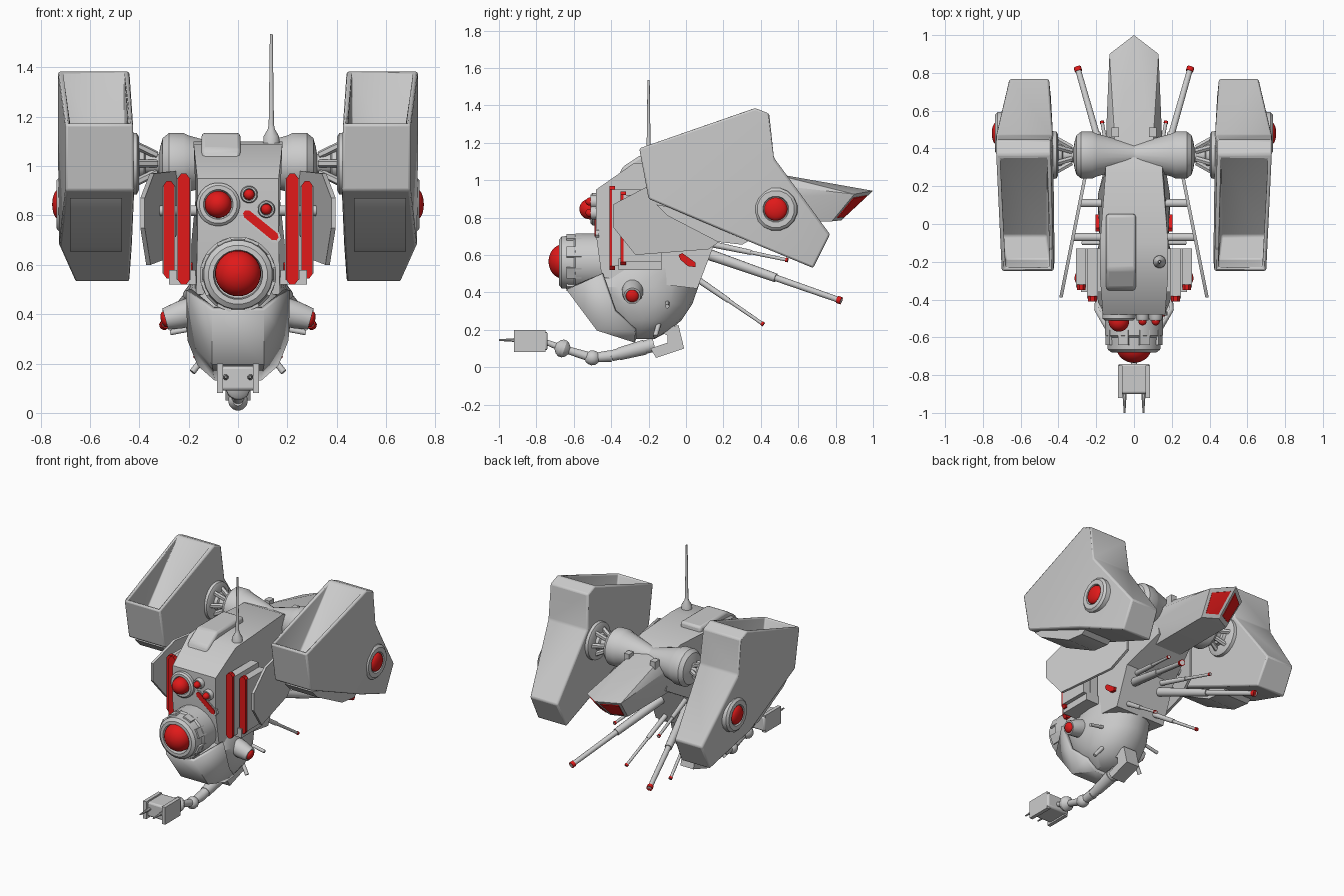
import bpy, bmesh, math
from mathutils import Vector

if "Cube" in bpy.data.objects:
    bpy.data.objects.remove(bpy.data.objects["Cube"])

red = bpy.data.materials.new("red_glow")
red.diffuse_color = (0.75, 0.01, 0.01, 1)
red.use_nodes = True
red.node_tree.nodes["Principled BSDF"].inputs["Base Color"].default_value = red.diffuse_color


def finish(name, bm, mat=None, bevel=0, smooth=True):
    bmesh.ops.recalc_face_normals(bm, faces=bm.faces)
    me = bpy.data.meshes.new(name)
    bm.to_mesh(me)
    bm.free()
    ob = bpy.data.objects.new(name, me)
    bpy.context.collection.objects.link(ob)
    if mat:
        me.materials.append(mat)
    if bevel:
        m = ob.modifiers.new("bevel", 'BEVEL')
        m.width, m.segments, m.limit_method = bevel, 2, 'ANGLE'
    if smooth:
        bpy.ops.object.select_all(action='DESELECT')
        ob.select_set(True)
        bpy.context.view_layer.objects.active = ob
        bpy.ops.object.shade_smooth_by_angle(angle=math.radians(32))
    return ob


def lathe(name, start, axis, prof, seg=24, mat=None):
    """Spin (distance, radius) pairs around an axis."""
    bm = bmesh.new()
    q = Vector(axis).to_track_quat('Z', 'Y')
    rings = []
    for t, r in prof:
        rings.append([bm.verts.new(Vector(start) + q @ Vector((
            r * math.cos((i + .5) * math.tau / seg), r * math.sin((i + .5) * math.tau / seg), t)))
            for i in range(seg)])
    for a, b in zip(rings, rings[1:]):
        for i in range(seg):
            j = (i + 1) % seg
            bm.faces.new((a[i], a[j], b[j], b[i]))
    bm.faces.new(rings[0])
    bm.faces.new(rings[-1])
    return finish(name, bm, mat)


def rod(name, a, b, r, r2=None, seg=12, mat=None):
    d = Vector(b) - Vector(a)
    return lathe(name, a, d, [(0, r), (d.length, r if r2 is None else r2)], seg, mat)


def dome(name, pos, axis, r, h):
    arc = [(h * math.sin(a), r * math.cos(a)) for a in (k * math.pi / 16.5 for k in range(9))]
    return lathe(name, pos, axis, [(-.03, r)] + arc, 24, red)


def slab(name, pts, mat=None, bevel=0, splits=None):
    """Side profile of (y, z, x_a, x_b) points joined across x."""
    bm = bmesh.new()
    a = [bm.verts.new((p[2], p[0], p[1])) for p in pts]
    b = [bm.verts.new((p[3], p[0], p[1])) for p in pts]
    n = len(pts)
    bm.faces.new(a)
    for ids in splits or [range(n)]:
        bm.faces.new([b[i] for i in ids])
    for i in range(n):
        j = (i + 1) % n
        bm.faces.new((a[i], a[j], b[j], b[i]))
    return finish(name, bm, mat, bevel)


def flat(name, pts, x0, x1, mat=None, bevel=0):
    return slab(name, [(y, z, x0, x1) for y, z in pts], mat, bevel)


def box(name, x0, x1, y0, y1, z0, z1, mat=None, bevel=0):
    return flat(name, [(y0, z0), (y1, z0), (y1, z1), (y0, z1)], x0, x1, mat, bevel)


def hull(name, pts, mat=None, bevel=0):
    bm = bmesh.new()
    for p in pts:
        bm.verts.new(p)
    res = bmesh.ops.convex_hull(bm, input=bm.verts)
    bmesh.ops.delete(bm, geom=list({e for e in res["geom_interior"] if isinstance(e, bmesh.types.BMVert)}), context='VERTS')
    bmesh.ops.dissolve_limit(bm, angle_limit=.03, verts=bm.verts, edges=bm.edges)
    return finish(name, bm, mat, bevel)


def front_bar(name, a, b, w, y, depth, mat=None):
    """Pointed bar lying in the front plane between two (x, z) points."""
    a, b = Vector(a), Vector(b)
    u = (b - a).normalized()
    v = Vector((-u.y, u.x)) * w / 2
    k = u * w * .4
    outline = [a + v * .4, a + k + v, b - k + v, b + v * .4, b - v * .4, b - k - v, a + k - v, a - v * .4]
    return hull(name, [(p.x, yy, p.y) for p in outline for yy in (y, y + depth)], mat)


# main body and roof hatch
slab("body", [(y, z, -w, w) for y, z, w in [
    (-.48, .95, .165), (-.28, 1.09, .18), (-.1, 1.1, .18), (.28, 1.1, .15), (.4, 1.05, .15),
    (.4, .82, .13), (.16, .68, .19), (.06, .42, .19), (-.45, .48, .17), (-.48, .7, .165)]])
hull("roof_hatch", [(x, y, z) for x in (-.148, .01) for y, z in [
    (-.36, 1.02), (-.34, 1.07), (-.24, 1.135), (.05, 1.135), (.055, 1.08)]], bevel=.015)

# lower bowl with front armour
hull("lower_hull", [(rx * math.cos(a), cy + ry * math.sin(a), z)
     for z, cy, rx, ry in [(.53, -.2, .19, .3), (.43, -.265, .215, .325), (.34, -.245, .21, .28),
                           (.25, -.235, .185, .21), (.19, -.24, .14, .145), (.15, -.25, .08, .08)]
     for a in (i * math.tau / 20 for i in range(20))])
bm = bmesh.new()
rows = [[(-.2, -.45, .5), (-.1, -.63, .42), (.1, -.63, .42), (.2, -.45, .5)],
        [(-.195, -.38, .3), (-.1, -.47, .205), (.1, -.47, .205), (.195, -.38, .3)],
        [(-.155, -.27, .2), (-.09, -.27, .142), (.09, -.27, .142), (.155, -.27, .2)]]
grid = [[bm.verts.new(p) for p in r] for r in rows]
for r, q in zip(grid, grid[1:]):
    for i in range(3):
        bm.faces.new((r[i], r[i + 1], q[i + 1], q[i]))
m = finish("front_armour", bm).modifiers.new("thick", 'SOLIDIFY')
m.thickness, m.offset = .025, 0

# big front eye
F = (0, -1, 0)
lathe("eye_housing", (0, -.4, .56), F, [(0, .155), (.19, .155), (.2, .145), (.265, .14), (.28, .12), (.28, .1), (.22, .095)], 24)
dome("eye_lens", (0, -.655, .565), F, .093, .08)
for k in range(8):
    a = (k + .5) * math.tau / 8
    u = Vector((math.cos(a), 0, math.sin(a)))
    c = Vector((0, -.6, .56)) + u * .14
    t = Vector((-u.z, 0, u.x)) * .03
    hull("eye_clamp", [c + t * i + u * .012 * j + Vector((0, .04 * k2, 0))
                       for i in (-1, 1) for j in (-1, 1) for k2 in (-1, 1)])

# small front eyes
for x, z, r in [(-.08, .845, .055), (.045, .885, .022), (.115, .825, .022)]:
    lathe("small_eye_ring", (x, -.45, z), F, [(0, r * 1.6), (.05, r * 1.6), (.06, r * 1.4), (.06, r * 1.1), (.04, r)])
    dome("small_eye_lens", (x, -.515, z), F, r, r)
front_bar("red_slot", (.025, .815), (.16, .705), .035, -.49, .02, red)
front_bar("red_slot_frame", (.015, .822), (.17, .698), .05, -.484, .02)

# tail with red rear panels
tail = [(0, 1, .943), (.13, .9, .925), (.1, .78, .78), (0, .83, .785)]
hull("tail", [(s * x, y, z) for s in (-1, 1) for x, y, z in tail + [
    (.15, .42, .98), (.1, .42, 1.045), (.15, .3, .9), (.1, .3, 1.06), (.1, .3, .78)]])
for s in (-1, 1):
    pts = [Vector((s * x, y, z)) for x, y, z in tail]
    c = sum(pts, Vector()) / 4
    n = (pts[1] - pts[3]).cross(pts[2] - pts[0]).normalized()
    n *= 1 if n.y > 0 else -1
    hull("tail_red_panel", [c + (p - c) * .72 + n * d for p in pts for d in (-.01, .006)], red)

# shoulder barrel and antenna
for s in (-1, 1):
    lathe("shoulder", (0, .365, 1.01), (s, 0, 0), [
        (0, .06), (.2, .115), (.22, .125), (.28, .125), (.305, .105), (.315, .07), (.32, .04),
        (.375, .04), (.38, .055), (.4, .06), (.402, .11), (.41, .125), (.45, .13)], 24)
    for k in range(6):
        a = k * math.tau / 6
        d = Vector((0, math.cos(a), math.sin(a)))
        rod("shoulder_strut", Vector((s * .33, .365, 1.01)) + d * .04, Vector((s * .41, .365, 1.01)) + d * .085, .016, seg=6)
    box("tail_clip", s * .08, s * .12, .46, .51, 1.0, 1.06)
lathe("antenna", (.135, -.2, 1.07), (0, 0, 1), [(0, .035), (.05, .033), (.08, .015), (.1, .011), (.465, .006)], 12)

for s in (-1, 1):
    # engine pod with scooped intake
    prof = [(-.25, 1.17, .425, .7), (.37, 1.385, .44, .73), (.445, 1.355, .44, .73), (.47, 1.12, .43, .73),
            (.77, .71, .45, .66), (.68, .53, .44, .66), (.33, .675, .43, .725), (-.2, .9, .42, .7)]
    pod = slab("engine_pod", [(y, z, s * a, s * b) for y, z, a, b in prof],
               splits=[(0, 1, 2, 3, 6, 7), (3, 4, 5, 6)])
    bm = bmesh.new()
    bm.from_mesh(pod.data)
    top = max(bm.faces, key=lambda f: f.normal.z * (f.calc_area() > .1))
    bmesh.ops.inset_individual(bm, faces=[top], thickness=.03)
    inner = bmesh.ops.extrude_discrete_faces(bm, faces=[top])["faces"][0]
    for v in inner.verts:
        v.co.y, v.co.z = (-.19, .95) if v.co.y < 0 else (-.06, .93)
    bm.to_mesh(pod.data)
    bm.free()
    m = pod.modifiers.new("bevel", 'BEVEL')
    m.width, m.segments = .012, 2
    flat("pod_keel", [(-.16, .87), (-.1, .81), (.17, .67), (.3, .655), (.36, .69), (.1, .82)], s * .47, s * .68)
    lathe("pod_lamp_ring", (s * .66, .48, .845), (s, 0, 0), [(0, .12), (.062, .115), (.075, .1), (.075, .07), (.06, .065)], 16)
    dome("pod_lamp", (s * .725, .48, .845), (s, 0, 0), .062, .028)

    # side flap and its rods
    flap = [(-.39, .87), (-.39, .75), (-.27, .6), (.12, .63), (.25, .72), (.25, .98), (-.2, .97)]
    slab("side_flap", [(y, z, s * (.3 - .2 * y), s * (.318 - .2 * y)) for y, z in flap])
    for y in (.11, -.07):
        rod("flap_rod", (s * .15, y, .82), (s * (.31 - .2 * y), y, .82), .022)

    # stepped side vents with red strips
    for x, w, y, z0, z1 in [(.22, .058, -.41, .52, .97), (.28, .052, -.35, .545, .94)]:
        box("vent_block", s * (x - w / 2), s * (x + w / 2), y + .015, -.13, z0 + .02, z1 - .02)
        front_bar("vent_strip", (s * x, z0), (s * x, z1), w * .85, y, .03, red)
    box("vent_mount", s * .15, s * .28, -.36, -.13, .52, .58)

    # low side lamps, spikes, and red slit
    ax = Vector((s, -.02, -.28)).normalized()
    p = Vector((s * .17, -.285, .415))
    lathe("side_lamp", p, ax, [(0, .06), (.07, .056), (.13, .045), (.13, .036), (.12, .03)], 16)
    dome("side_lamp_lens", p + ax * .128, ax, .034, .02)
    rod("side_spike", (s * .17, -.1, .345), (s * .275, -.1, .325), .011)
    rod("low_spike", (s * .12, -.14, .25), (s * .185, -.165, .165), .013)
    hull("red_slit", [(s * x, y, z) for x in (.18, .205) for y, z in [
        (-.04, .6), (-.02, .61), (.05, .56), (.05, .535), (.01, .54), (-.03, .575)]], red)

    # rear sensor rods with red tips
    for a, b, r in [((.1, .13, .6), (.3, .83, .355), .024), ((.1, .04, .485), (.17, .415, .228), .014),
                    ((.1, .15, .655), (.17, .545, .572), .014)]:
        a, b = Vector((s * a[0], *a[1:])), Vector((s * b[0], *b[1:]))
        rod("rear_rod_base", a, a.lerp(b, .5), r * 1.25, r)
        rod("rear_rod", a.lerp(b, .5), b, r * .75, r * .65)
        rod("rear_rod_tip", a.lerp(b, .97), b, r * .85, mat=red)

    # gripper prongs
    rod("gripper_prong", (s * .05, -.9, .145), (s * .05, -1, .145), .012, .005, 8)
    box("gripper_rail", s * .06, s * .085, -.92, -.75, .08, .2)

# jointed arm under the hull
flat("arm_bracket", [(-.16, .2), (-.04, .225), (-.01, .1), (-.16, .05), (-.19, .1), (-.1, .13), (-.1, .17)], -.05, .05)
box("gripper", -.085, .085, -.9, -.74, .09, .19, bevel=.012)
path = [(0, -.75, .135), (0, -.66, .1), (0, -.5, .05), (0, -.4, .06), (0, -.17, .12)]
for a, b, r in zip(path, path[1:], (.015, .02, .025, .03)):
    rod("arm_link", a, b, r, r * 1.3)
rod("arm_sleeve", (0, -.36, .07), (0, -.22, .107), .035, .042)
for c, r, d in [(path[1], .048, (0, 1, -.35)), (path[2], .04, (0, 1, .1))]:
    lathe("arm_joint", c, d, [(-.04, .018), (-.025, r * .8), (-.01, r), (.01, r), (.025, r * .8), (.04, .018)], 16)
